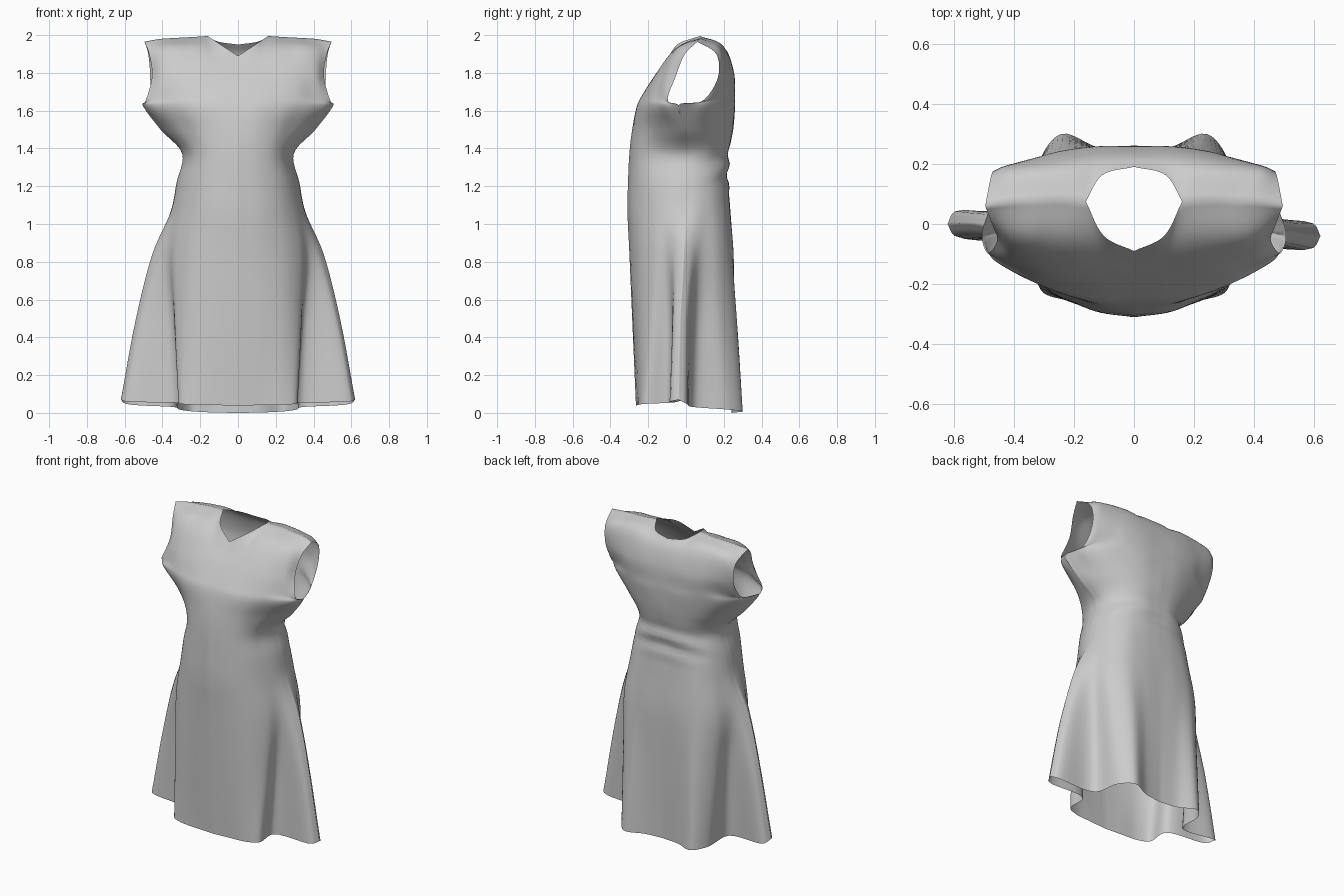
import bpy, bmesh, math
from mathutils import Vector

STEPS = 6  # surface divisions between control points

# Half cross-sections (x, y): front centre -> side seam (7th point) -> back centre
SKIRT = [
    [(0, -.265), (.12, -.258), (.24, -.25), (.31, -.22), (.32, -.09), (.595, -.06), (.62, -.02),
     (.595, .022), (.34, .04), (.31, .22), (.24, .3), (.12, .255), (0, .24)],
    [(0, -.285), (.13, -.275), (.26, -.24), (.33, -.18), (.35, -.085), (.515, -.05), (.54, -.015),
     (.515, .02), (.36, .06), (.33, .18), (.24, .265), (.12, .255), (0, .25)],
    [(0, -.3), (.13, -.285), (.25, -.24), (.33, -.17), (.37, -.1), (.425, -.05), (.45, -.01),
     (.425, .03), (.38, .08), (.33, .17), (.25, .23), (.13, .25), (0, .25)],
    [(0, -.31), (.13, -.29), (.23, -.24), (.29, -.18), (.33, -.11), (.35, -.05), (.355, 0),
     (.35, .05), (.33, .1), (.29, .16), (.22, .21), (.12, .23), (0, .235)],
]
WAIST = [
    [(0, -.307), (.11, -.29), (.2, -.25), (.255, -.2), (.295, -.13), (.318, -.06), (.325, 0),
     (.318, .05), (.3, .1), (.265, .15), (.2, .195), (.11, .22), (0, .225)],
    [(0, -.3), (.1, -.285), (.18, -.25), (.23, -.2), (.265, -.13), (.285, -.07), (.295, 0),
     (.29, .05), (.27, .1), (.24, .14), (.18, .19), (.1, .22), (0, .225)],
    [(0, -.285), (.1, -.275), (.2, -.24), (.27, -.19), (.335, -.135), (.385, -.07), (.41, -.02),
     (.39, .04), (.355, .1), (.3, .16), (.22, .21), (.12, .24), (0, .25)],
    [(0, -.258), (.12, -.255), (.24, -.23), (.33, -.195), (.41, -.155), (.475, -.11), (.505, -.04),
     (.48, .03), (.455, .1), (.38, .17), (.27, .22), (.14, .255), (0, .26)],
]
HEIGHTS = [0, .5, .85, 1.07, 1.22, 1.37, 1.5, 1.63]

# Upper bodice (x, y, z): centre -> armhole edge
FRONT_TOP = [
    [(0, -.233, 1.68), (.12, -.23, 1.68), (.23, -.212, 1.68), (.32, -.185, 1.68),
     (.39, -.15, 1.67), (.45, -.12, 1.66), (.49, -.095, 1.65)],
    [(0, -.17, 1.78), (.11, -.17, 1.78), (.21, -.165, 1.78), (.3, -.15, 1.78),
     (.37, -.125, 1.78), (.42, -.1, 1.78), (.455, -.055, 1.78)],
    [(0, -.125, 1.84), (.1, -.105, 1.87), (.19, -.06, 1.925), (.28, -.05, 1.93),
     (.36, -.045, 1.93), (.42, -.03, 1.92), (.47, -.005, 1.9)],
]
BACK_TOP = [
    [(0, .26, 1.68), (.14, .255, 1.68), (.26, .23, 1.68), (.35, .19, 1.68),
     (.42, .15, 1.67), (.455, .12, 1.66), (.47, .085, 1.65)],
    [(0, .255, 1.79), (.13, .255, 1.79), (.25, .24, 1.79), (.33, .22, 1.79),
     (.4, .2, 1.79), (.44, .185, 1.79), (.465, .17, 1.78)],
    [(0, .225, 1.9), (.11, .215, 1.915), (.2, .195, 1.945), (.3, .185, 1.945),
     (.38, .18, 1.935), (.43, .175, 1.925), (.475, .16, 1.9)],
]
SHOULDER = [(.16, .075, 1.995), (.24, .085, 1.99), (.33, .08, 1.985),
            (.41, .075, 1.98), (.495, .06, 1.965)]
FRONT_NECK = [(0, -.09, 1.89), (.1, -.04, 1.955)]
BACK_NECK = [(0, .19, 1.95), (.105, .163, 1.965)]


def spline(points):
    """Centripetal Catmull-Rom curve through the points."""
    p = [Vector(q) for q in points]
    p = [2 * p[0] - p[1]] + p + [2 * p[-1] - p[-2]]
    out = []
    for i in range(1, len(p) - 2):
        q = p[i - 1:i + 3]
        k = [0]
        for a, b in zip(q, q[1:]):
            k.append(k[-1] + max((b - a).length, 1e-6) ** .5)
        for s in range(STEPS):
            t = k[1] + (k[2] - k[1]) * s / STEPS

            def mix(a, b, m, n):
                return a + (b - a) * ((t - k[m]) / (k[n] - k[m]))
            a, b, c = (mix(q[n], q[n + 1], n, n + 1) for n in range(3))
            out.append(mix(mix(a, b, 0, 2), mix(b, c, 1, 3), 1, 2))
    return out + [p[-2]]


def loft(rows, neck):
    """Smooth grid through rows of control points; the top row has a neck corner."""
    across = [spline(r) for r in rows]
    across.append(spline(neck + SHOULDER[:1])[:-1] + spline(SHOULDER))
    return [list(r) for r in zip(*[spline(col) for col in zip(*across)])]


def lower_rows(back):
    rows = []
    for k, (section, z) in enumerate(zip(SKIRT + WAIST, HEIGHTS)):
        half = section[:5:-1] if back else section[:7]
        row = []
        for i, (x, y) in enumerate(half):
            hem = 0
            if k == 0:  # hem rises toward the side seams
                c = 0 if back else .04
                hem = c + (.07 - c) * (i / 6) ** 2
            row.append((x, y, z + hem))
        rows.append(row)
    return rows


front = loft(lower_rows(False) + FRONT_TOP, FRONT_NECK)
back = loft(lower_rows(True) + BACK_TOP, BACK_NECK)

# Gathered folds across the back of the waist
for row in back:
    for j, p in enumerate(row):
        fade = math.exp(-((p.z - 1.29) / .09) ** 2) * (1 - j / (len(row) - 1))
        p.y += .011 * fade * math.sin((p.z + .6 * p.x * p.x) * 50 - 1.5)

# Sew side seams up to the underarm, and the shoulder seams
last = len(front[0]) - 1
seam = [(r, last) for r in range((len(HEIGHTS) - 1) * STEPS + 1)]
seam += [(len(front) - 1, j) for j in range(2 * STEPS, last + 1)]
for r, j in seam:
    mid = (front[r][j] + back[r][j]) / 2
    front[r][j] = mid.copy()
    back[r][j] = mid.copy()

# Both halves of the dress, mirrored across the centre line
bm = bmesh.new()
for side in (1, -1):
    for grid, flip in ((front, side < 0), (back, side > 0)):
        vs = [[bm.verts.new((side * p.x, p.y, p.z)) for p in row] for row in grid]
        for r in range(len(vs) - 1):
            for j in range(last):
                quad = [vs[r][j], vs[r][j + 1], vs[r + 1][j + 1], vs[r + 1][j]]
                bm.faces.new(quad[::-1] if flip else quad)
bmesh.ops.remove_doubles(bm, verts=bm.verts, dist=.0005)

# Side flares swing slightly: forward on the right, backward on the left
for v in bm.verts:
    if v.co.z < 1:
        swing = min(1, max(0, (abs(v.co.x) - .33) / .25)) * min(1, (1 - v.co.z) * 2)
        v.co.y -= math.copysign(.02 * swing, v.co.x)
for f in bm.faces:
    f.smooth = True

mesh = bpy.data.meshes.new("dress")
bm.to_mesh(mesh)
bm.free()
dress = bpy.data.objects.new("dress", mesh)
bpy.context.collection.objects.link(dress)
